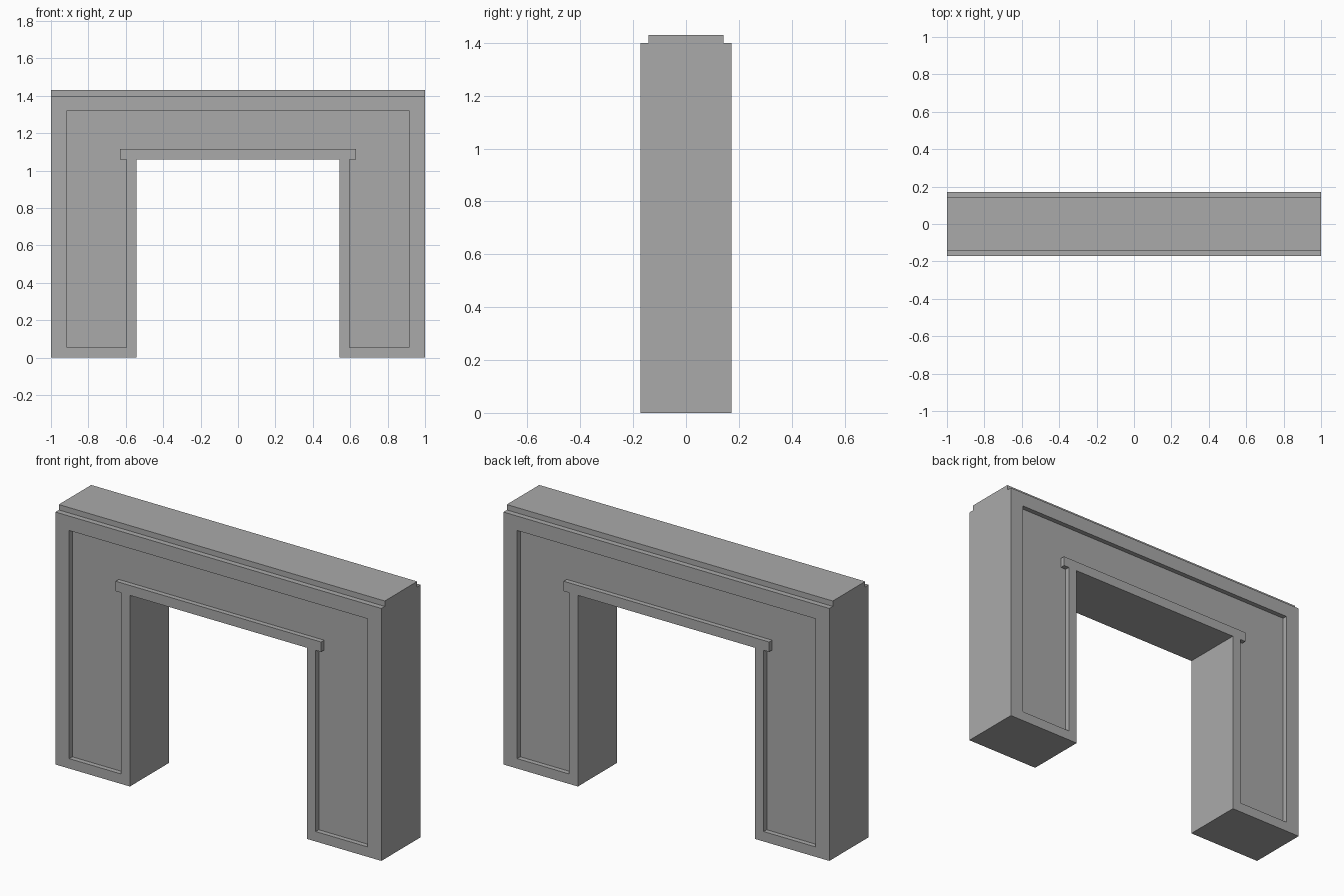
import bpy
import bmesh

# Remove the default cube
default_cube = bpy.data.objects.get("Cube")
if default_cube:
    bpy.data.objects.remove(default_cube, do_unlink=True)

# Overall sizes
HALF_DEPTH = 0.172
RECESS = 0.027
OPENING_X, OPENING_Z = 0.543, 1.06
BODY_TOP, CAP_TOP = 1.40, 1.43

stone = bpy.data.materials.new("grey stone")
stone.use_nodes = True
colour = (0.4, 0.4, 0.4, 1)
stone.diffuse_color = colour
stone.node_tree.nodes["Principled BSDF"].inputs["Base Color"].default_value = colour


def mirrored(half):
    """Complete a right-half outline with its reflection in x."""
    return half + [(-x, z) for x, z in reversed(half)]


def prism(name, outline, y0, y1):
    """Extrude an outline in the xz plane from y0 to y1."""
    bm = bmesh.new()
    face = bm.faces.new([bm.verts.new((x, y0, z)) for x, z in outline])
    result = bmesh.ops.extrude_face_region(bm, geom=[face])
    moved = [g for g in result["geom"] if isinstance(g, bmesh.types.BMVert)]
    bmesh.ops.translate(bm, verts=moved, vec=(0, y1 - y0, 0))
    bmesh.ops.recalc_face_normals(bm, faces=bm.faces)
    mesh = bpy.data.meshes.new(name)
    bm.to_mesh(mesh)
    bm.free()
    mesh.materials.append(stone)
    obj = bpy.data.objects.new(name, mesh)
    bpy.context.collection.objects.link(obj)
    return obj


# Arch body with a stepped, narrower top course
arch_outline = mirrored([(OPENING_X, OPENING_Z), (OPENING_X, 0), (1, 0), (1, BODY_TOP)])
arch = prism("arch_body", arch_outline, -HALF_DEPTH, HALF_DEPTH)
cap_y = HALF_DEPTH - 0.03
prism("top_course", mirrored([(1, BODY_TOP), (1, CAP_TOP)]), -cap_y, cap_y)

# Sunken panel outline, stepping around the flush lintel over the opening
panel_outline = mirrored([
    (0.63, 1.115), (0.63, OPENING_Z), (0.597, OPENING_Z),
    (0.597, 0.055), (0.915, 0.055), (0.915, 1.32),
])

# Cut the panel into the front and the back
for side, label in ((-1, "front"), (1, "back")):
    cutter = prism(label + "_panel_cutter", panel_outline,
                   side * (HALF_DEPTH - RECESS), side * (HALF_DEPTH + 0.1))
    cutter.hide_render = True
    cutter.hide_viewport = True
    cut = arch.modifiers.new(label + "_panel", "BOOLEAN")
    cut.operation = "DIFFERENCE"
    cut.solver = "EXACT"
    cut.object = cutter
